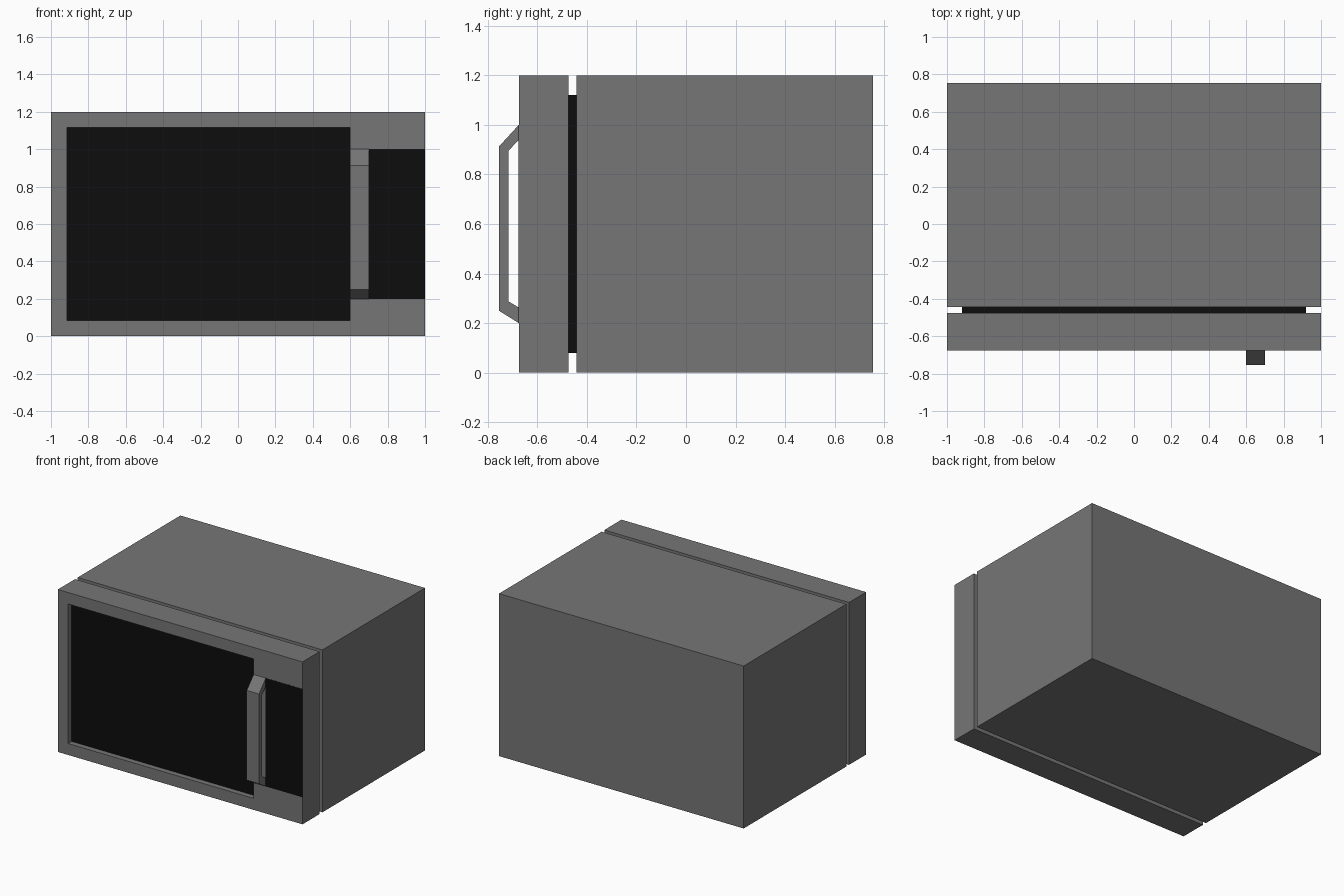
import bpy, bmesh

if "Cube" in bpy.data.objects:
    bpy.data.objects.remove(bpy.data.objects["Cube"])

black = bpy.data.materials.new("black_glass")
black.diffuse_color = (0.004, 0.004, 0.004, 1)
black.use_nodes = True
black.node_tree.nodes["Principled BSDF"].inputs["Base Color"].default_value = black.diffuse_color
grey = bpy.data.materials.new("grey_metal")
grey.diffuse_color = (0.18, 0.18, 0.18, 1)
grey.use_nodes = True
grey.node_tree.nodes["Principled BSDF"].inputs["Base Color"].default_value = grey.diffuse_color


def finish(name, bm, mats):
    bmesh.ops.recalc_face_normals(bm, faces=bm.faces)
    mesh = bpy.data.meshes.new(name)
    bm.to_mesh(mesh)
    bm.free()
    for m in mats:
        mesh.materials.append(m)
    obj = bpy.data.objects.new(name, mesh)
    bpy.context.collection.objects.link(obj)
    return obj


def box_bm(lo, hi):
    bm = bmesh.new()
    bmesh.ops.create_cube(bm, size=1)
    for v in bm.verts:
        for i in range(3):
            v.co[i] = hi[i] if v.co[i] > 0 else lo[i]
    return bm


FRONT = -0.675

# Main cabinet and the dark seal between cabinet and door
finish("cabinet", box_bm((-1, -0.443, 0), (1, 0.755, 1.2)), [grey])
finish("door_seal", box_bm((-0.92, -0.475, 0.08), (0.92, -0.443, 1.12)), [black])

# Door slab with a recessed window: inset the front face, then push it in
bm = box_bm((-1, FRONT, 0), (1, -0.475, 1.2))
bm.normal_update()
window = next(f for f in bm.faces if f.normal.y < -0.9)
bmesh.ops.inset_region(bm, faces=[window], thickness=0.12)
for v in window.verts:
    if v.co.x > 0:
        v.co.x = 0.6
ext = bmesh.ops.extrude_discrete_faces(bm, faces=[window])
pane = ext["faces"][0]
for v in pane.verts:
    v.co.y += 0.04
pane.material_index = 1
finish("door", bm, [grey, black])

# Control panel plate lying on the door face
finish("control_panel", box_bm((0.7, FRONT - 0.001, 0.2), (1, FRONT + 0.001, 1.0)), [black])

# Handle: bent strip profile (y, z) extruded across x
outer = [(FRONT, 1.0), (-0.755, 0.913), (-0.755, 0.25), (FRONT, 0.2)]
inner = [(FRONT, 0.263), (-0.717, 0.288), (-0.717, 0.895), (FRONT, 0.94)]
bm = bmesh.new()
ov = [bm.verts.new((0.6, y, z)) for y, z in outer]
iv = [bm.verts.new((0.6, y, z)) for y, z in reversed(inner)]
strip = [bm.faces.new((ov[i], ov[i + 1], iv[i + 1], iv[i])) for i in range(3)]
ext = bmesh.ops.extrude_face_region(bm, geom=strip, use_keep_orig=True)
for v in ext["geom"]:
    if isinstance(v, bmesh.types.BMVert):
        v.co.x = 0.7
finish("door_handle", bm, [grey])
